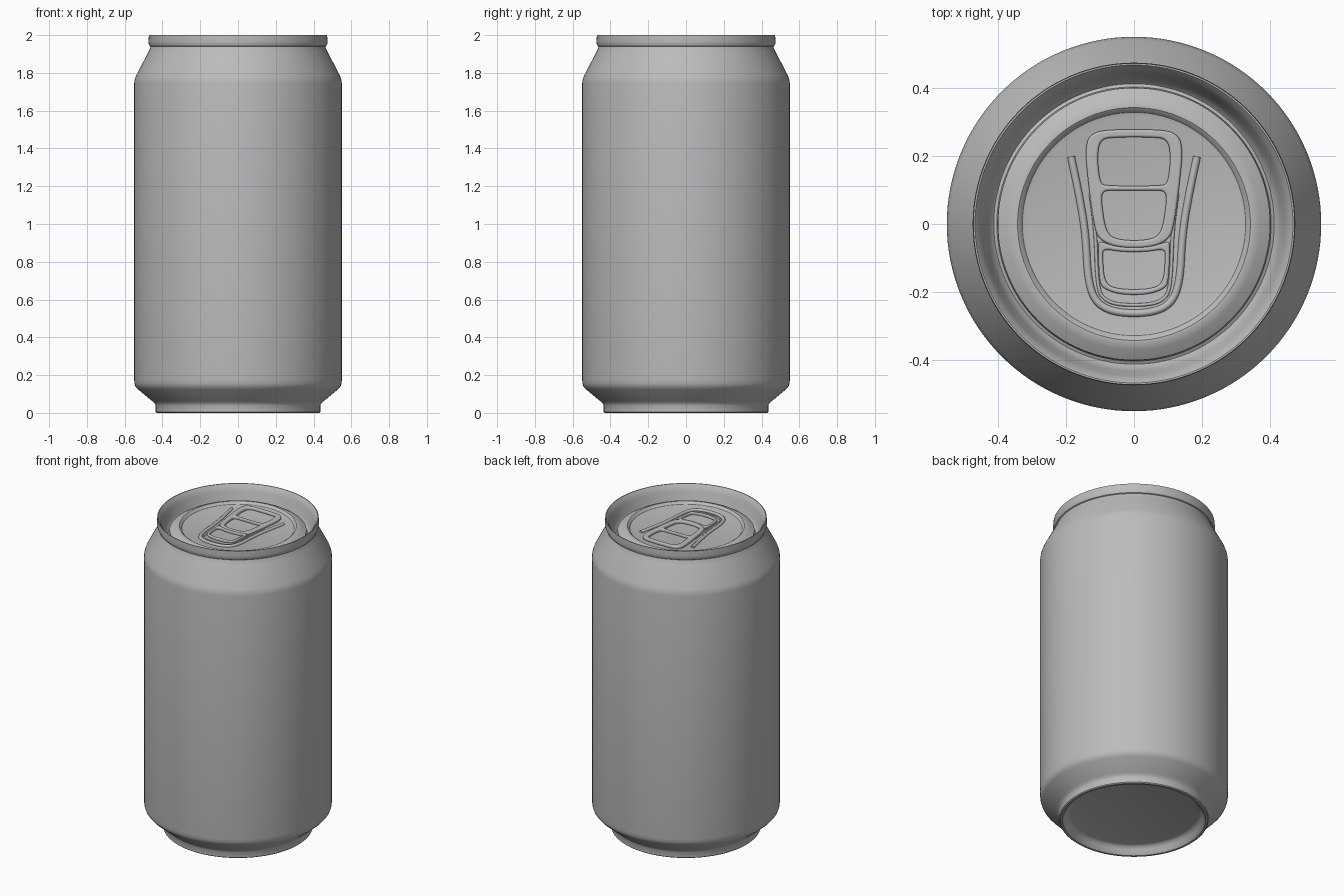
import bpy, bmesh, math

if "Cube" in bpy.data.objects:
    bpy.data.objects.remove(bpy.data.objects["Cube"])

metal = bpy.data.materials.new("aluminium_grey")
metal.diffuse_color = (0.5, 0.5, 0.5, 1)
metal.use_nodes = True
metal.node_tree.nodes["Principled BSDF"].inputs["Base Color"].default_value = metal.diffuse_color


def finish(ob, angle=35):
    bpy.ops.object.select_all(action='DESELECT')
    ob.select_set(True)
    bpy.context.view_layer.objects.active = ob
    if ob.type == 'CURVE':
        bpy.ops.object.convert(target='MESH')
        ob = bpy.context.object
    ob.data.materials.clear()
    ob.data.materials.append(metal)
    bpy.ops.object.shade_smooth_by_angle(angle=math.radians(angle))
    return ob


def lathe(name, profile, n=128):
    """Revolve (radius, z) points around z; radius 0 closes to the axis."""
    bm = bmesh.new()
    rings = []
    for r, z in profile:
        if r == 0:
            rings.append([bm.verts.new((0, 0, z))] * n)
        else:
            rings.append([bm.verts.new((r * math.cos(2 * math.pi * i / n),
                                        r * math.sin(2 * math.pi * i / n), z)) for i in range(n)])
    for a, b in zip(rings, rings[1:]):
        for i in range(n):
            j = (i + 1) % n
            bm.faces.new(list(dict.fromkeys((a[i], a[j], b[j], b[i]))))
    me = bpy.data.meshes.new(name)
    bm.to_mesh(me)
    bm.free()
    ob = bpy.data.objects.new(name, me)
    bpy.context.collection.objects.link(ob)
    return finish(ob)


def smooth(pts, closed=True, times=3):
    """Corner cutting to round an outline."""
    for _ in range(times):
        out = [] if closed else [pts[0]]
        m = len(pts)
        for i in range(m if closed else m - 1):
            p, q = pts[i], pts[(i + 1) % m]
            out += [(p[0] * .75 + q[0] * .25, p[1] * .75 + q[1] * .25),
                    (p[0] * .25 + q[0] * .75, p[1] * .25 + q[1] * .75)]
        pts = out if closed else out + [pts[-1]]
    return pts


def mirrored(half):
    """Right half of an outline completed across x = 0."""
    return half + [(-x, y) for x, y in reversed(half)]


def add_spline(cu, pts, closed):
    sp = cu.splines.new('POLY')
    sp.points.add(len(pts) - 1)
    for p, (x, y) in zip(sp.points, pts):
        p.co = (x, y, 0, 1)
    sp.use_cyclic_u = closed


def curve(name, outlines, z, closed=True, plate=None, bead=0.01):
    cu = bpy.data.curves.new(name, 'CURVE')
    cu.dimensions = '2D' if plate else '3D'
    if plate:
        cu.fill_mode = 'BOTH'
        cu.extrude = plate
        cu.offset = -bead
    else:
        cu.fill_mode = 'FULL'
        cu.use_fill_caps = True
    cu.bevel_depth = bead
    cu.bevel_resolution = 3
    for o in outlines:
        add_spline(cu, smooth(o, closed), closed)
    ob = bpy.data.objects.new(name, cu)
    ob.location.z = z
    bpy.context.collection.objects.link(ob)
    return finish(ob, 50)


# Can body: recessed base, foot, flared chine, wall, neck
lathe("can_body", [
    (0, 0.05), (0.37, 0.05), (0.385, 0.045), (0.398, 0.03), (0.408, 0.01), (0.418, 0.0),
    (0.43, 0.0), (0.436, 0.005), (0.436, 0.04), (0.442, 0.052), (0.455, 0.063),
    (0.53, 0.125), (0.543, 0.14), (0.548, 0.155), (0.55, 0.175),
    (0.55, 1.745), (0.547, 1.765), (0.54, 1.785), (0.475, 1.91), (0.463, 1.935), (0.461, 1.945)])

# Lid: seamed rim, countersink groove, raised ring, centre panel
lathe("lid", [
    (0.461, 1.938), (0.468, 1.942), (0.473, 1.955), (0.474, 1.965), (0.472, 2.0),
    (0.467, 2.0), (0.455, 1.985), (0.445, 1.96), (0.432, 1.91), (0.422, 1.885),
    (0.412, 1.875), (0.403, 1.88), (0.401, 1.89), (0.40, 1.918),
    (0.37, 1.936), (0.352, 1.944), (0.342, 1.944), (0.334, 1.938), (0.328, 1.93),
    (0.318, 1.927), (0, 1.927)])

# Pull tab: plate with finger hole and middle opening
tab = mirrored([(0.07, 0.278), (0.125, 0.268), (0.145, 0.225), (0.132, 0.10),
                (0.118, 0.0), (0.105, -0.045), (0.05, -0.07)])
finger_hole = mirrored([(0.05, 0.255), (0.098, 0.25), (0.108, 0.20), (0.10, 0.12), (0.08, 0.112)])
middle_hole = mirrored([(0.05, 0.098), (0.095, 0.098), (0.094, 0.05), (0.08, -0.03), (0.04, -0.048)])
curve("pull_tab", [tab, finger_hole, middle_hole], 1.934, plate=0.003, bead=0.007)

# Tab nose: framed pad in front of the tab
nose = mirrored([(0.05, -0.068), (0.10, -0.05), (0.106, -0.06), (0.102, -0.17),
                 (0.09, -0.19), (0.04, -0.208)])
nose_hole = mirrored([(0.04, -0.082), (0.09, -0.072), (0.092, -0.10), (0.086, -0.175), (0.045, -0.192)])
curve("tab_nose", [nose, nose_hole], 1.933, plate=0.003, bead=0.006)

# Raised bead around the mouth, open at the back, plus its inner tie line
half = [(0.185, 0.198), (0.16, 0.08), (0.142, -0.03), (0.135, -0.17), (0.11, -0.235), (0.05, -0.262)]
curve("mouth_bead", [mirrored(half)], 1.928, closed=False, bead=0.011)
inner = [(0.128, 0.09), (0.113, -0.02), (0.108, -0.19), (0.085, -0.225), (0.04, -0.238)]
curve("mouth_score", [mirrored(inner)], 1.927, closed=False, bead=0.005)
